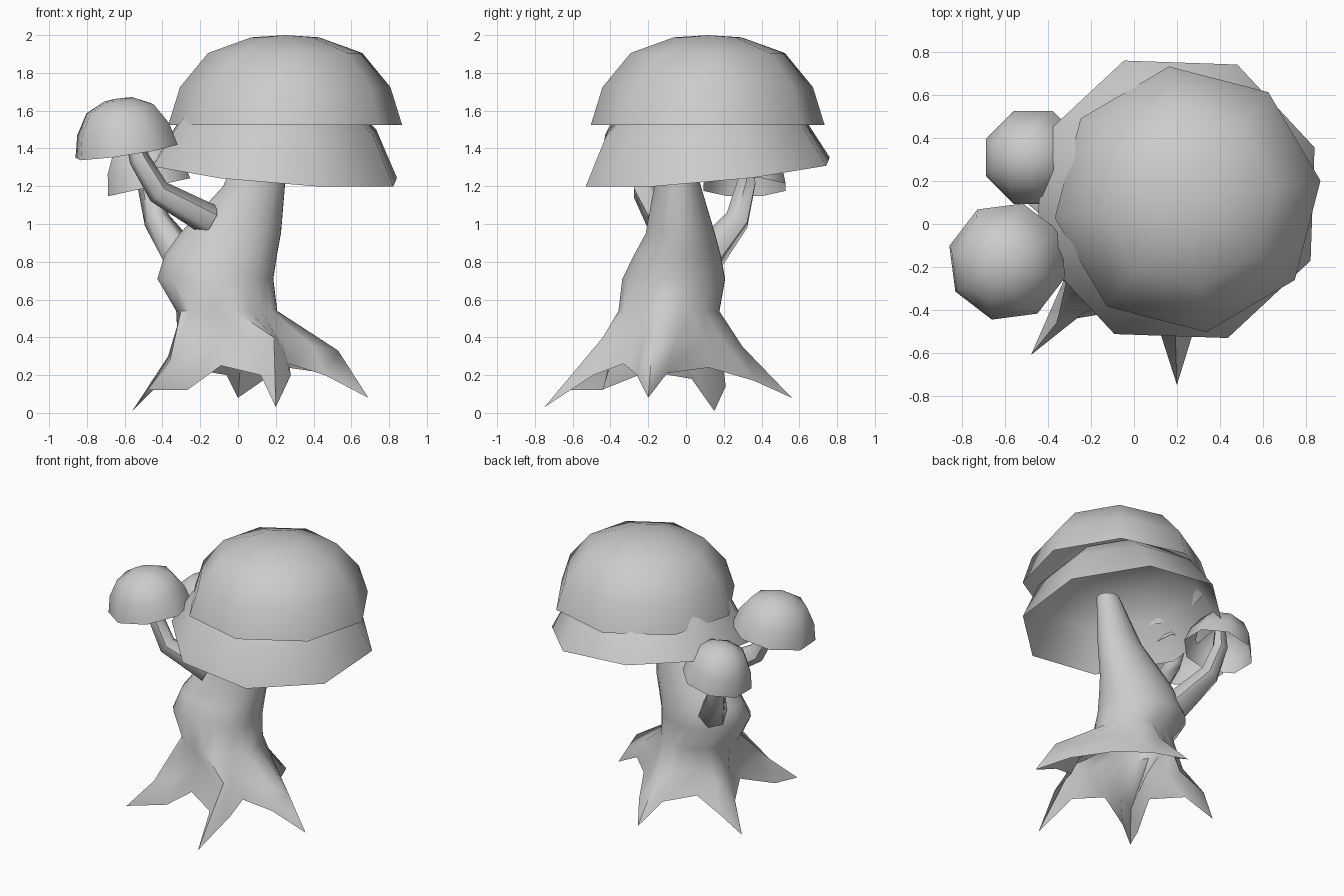
import bpy, bmesh
from math import sin, cos, pi, radians
from mathutils import Vector

cube = bpy.data.objects.get("Cube")
if cube:
    bpy.data.objects.remove(cube)

grey = bpy.data.materials.new("plain_grey")
grey.use_nodes = True
GREY = (0.6, 0.6, 0.6, 1)
grey.diffuse_color = GREY
grey.node_tree.nodes["Principled BSDF"].inputs["Base Color"].default_value = GREY


def loft(name, rings, cap_start=False, cap_end=False):
    """Skin a list of equal-length point rings with quads."""
    bm = bmesh.new()
    rows = [[bm.verts.new(p) for p in ring] for ring in rings]
    n = len(rows[0])
    for a, b in zip(rows, rows[1:]):
        for i in range(n):
            j = (i + 1) % n
            bm.faces.new((a[i], a[j], b[j], b[i]))
    if cap_start:
        bm.faces.new(rows[0][::-1])
    if cap_end:
        bm.faces.new(rows[-1])
    bmesh.ops.remove_doubles(bm, verts=bm.verts, dist=0.0005)
    mesh = bpy.data.meshes.new(name)
    bm.to_mesh(mesh)
    bm.free()
    mesh.materials.append(grey)
    obj = bpy.data.objects.new(name, mesh)
    bpy.context.collection.objects.link(obj)
    bpy.ops.object.select_all(action="DESELECT")
    obj.select_set(True)
    bpy.context.view_layer.objects.active = obj
    bpy.ops.object.shade_smooth_by_angle(angle=radians(60))
    return obj


# Mushroom caps: open eight-sided domes whose rims may tilt
ROUND = [(1, 0), (0.9, 0.42), (0.66, 0.8), (0.29, 0.975), (0, 1)]
FLARED = [(1, 0), (0.8, 0.53), (0.55, 0.85), (0.25, 0.97), (0, 1)]


def dome(name, profile, centre, radius, height, start, slope_x=0, slope_y=0):
    c = Vector(centre)
    rings = []
    for r, h in profile:
        ring = []
        for i in range(8):
            a = radians(start) + i * pi / 4
            x, y = radius * r * cos(a), radius * r * sin(a)
            lean = Vector((-slope_x, -slope_y, 0)) * h * height
            ring.append(c + lean + Vector((x, y, h * height + slope_x * x + slope_y * y)))
        rings.append(ring)
    return loft(name, rings)


dome("upper_cap", ROUND, (0.25, 0.115, 1.525), 0.625, 0.475, 8)
dome("lower_cap", FLARED, (0.195, 0.115, 1.275), 0.69, 0.47, 20.5, -0.08, 0.09)
dome("front_small_cap", ROUND, (-0.59, -0.175, 1.385), 0.28, 0.28, 30, 0.15, 0.08)
dome("back_small_cap", ROUND, (-0.47, 0.31, 1.195), 0.235, 0.265, 22.5, 0.22, 0)

# Trunk roots, anticlockwise: right edge, tip, left edge, then the valley after it
FOOT = [(0.46, -0.26, 0.2), (0.69, -0.2, 0.08), (0.47, -0.1, 0.21), (0.26, 0.12, 0.24),
        (0.13, 0.36, 0.17), (0, 0.56, 0.08), (-0.06, 0.36, 0.2), (-0.23, 0.2, 0.23),
        (-0.43, 0.21, 0.14), (-0.56, 0.15, 0.01), (-0.42, 0.03, 0.18), (-0.3, -0.2, 0.22),
        (-0.41, -0.45, 0.12), (-0.48, -0.61, 0.12), (-0.27, -0.44, 0.12), (-0.09, -0.41, 0.25),
        (0.12, -0.5, 0.2), (0.2, -0.75, 0.03), (0.28, -0.49, 0.2), (0.27, -0.33, 0.26)]
RIDGES = [(0.53, -0.18, 0.33), (0.02, 0.3, 0.35), (-0.37, 0.09, 0.3),
          (-0.36, -0.46, 0.28), (0.19, -0.44, 0.4)]
AXIS = Vector((-0.03, -0.07, 0))
ridges = [Vector(p) for p in RIDGES]
inner = [AXIS.lerp(Vector(p), 0.85) for p in FOOT[3::4]]
for v in inner:
    v.z = 0.39
flare = []
for i in range(5):
    flare += [ridges[i].lerp(inner[i - 1], 0.45), ridges[i], ridges[i].lerp(inner[i], 0.45), inner[i]]
trunk = [FOOT, flare]
# centre x, centre y, height, half width, half depth
for cx, cy, z, rx, ry in [(-0.06, -0.09, 0.54, 0.27, 0.27), (-0.12, -0.065, 0.71, 0.31, 0.275),
                          (-0.09, -0.045, 0.84, 0.3, 0.23), (-0.04, -0.03, 0.95, 0.27, 0.185),
                          (0.085, -0.045, 1.2, 0.165, 0.125), (0.15, -0.09, 1.55, 0.08, 0.075)]:
    angles = [radians(-28 + 18 * i) for i in range(20)]
    trunk.append([(cx + rx * cos(a), cy + ry * sin(a), z) for a in angles])
loft("trunk", trunk, cap_end=True)


# Branches: tapered six-sided tubes along a bent path
def branch(name, path, radii):
    pts = [Vector(p) for p in path]
    rings = []
    for i, (p, r) in enumerate(zip(pts, radii)):
        along = (pts[min(i + 1, len(pts) - 1)] - pts[max(i - 1, 0)]).normalized()
        u = along.cross(Vector((0, 1, 0))).normalized()
        v = along.cross(u)
        rings.append([p + r * (u * cos(k * pi / 3) + v * sin(k * pi / 3)) for k in range(6)])
    return loft(name, rings, True, True)


branch("front_branch", [(-0.15, -0.13, 1.02), (-0.42, -0.22, 1.17), (-0.52, -0.21, 1.34),
                        (-0.57, -0.19, 1.5)], [0.085, 0.065, 0.055, 0.04])
branch("back_branch", [(-0.28, 0.09, 0.8), (-0.43, 0.27, 1.02), (-0.48, 0.32, 1.22),
                       (-0.48, 0.32, 1.35)], [0.1, 0.07, 0.055, 0.04])
